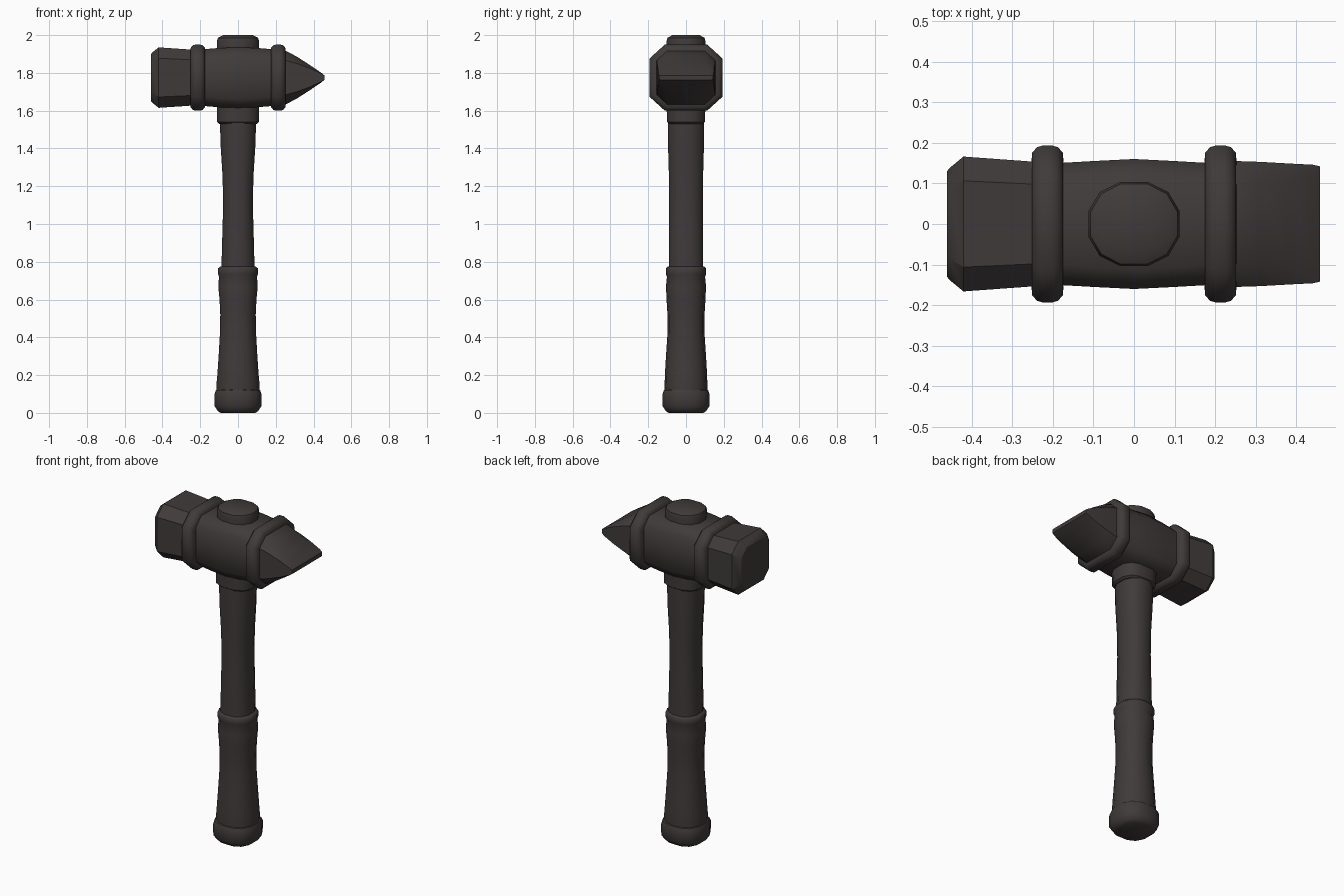
import bpy, bmesh, math

mat = bpy.data.materials.new("dark_iron_brown")
mat.diffuse_color = (0.052, 0.043, 0.043, 1)


def octagon(hy, hz, c):
    # chamfered rectangle, c = chamfer as a share of the half size
    a, b = hy * (1 - c), hz * (1 - c)
    return [(hy, -b), (hy, b), (a, hz), (-a, hz), (-hy, b), (-hy, -b), (-a, -hz), (a, -hz)]


def rounded(hx, hy, n, p):
    # superellipse; p = 2 gives an ellipse
    pts = []
    for i in range(n):
        t = 2 * math.pi * (i + 0.5) / n
        c, s = math.cos(t), math.sin(t)
        pts.append((hx * math.copysign(abs(c) ** (2 / p), c),
                    hy * math.copysign(abs(s) ** (2 / p), s)))
    return pts


def loft(name, rings, angle=35):
    bm = bmesh.new()
    loops = [[bm.verts.new(v) for v in r] for r in rings]
    for a, b in zip(loops, loops[1:]):
        for i in range(len(a)):
            j = (i + 1) % len(a)
            bm.faces.new((a[i], a[j], b[j], b[i]))
    bm.faces.new(loops[0][::-1])
    bm.faces.new(loops[-1])
    bmesh.ops.recalc_face_normals(bm, faces=bm.faces)
    me = bpy.data.meshes.new(name)
    bm.to_mesh(me)
    bm.free()
    ob = bpy.data.objects.new(name, me)
    bpy.context.collection.objects.link(ob)
    me.materials.append(mat)
    bpy.ops.object.select_all(action='DESELECT')
    bpy.context.view_layer.objects.active = ob
    ob.select_set(True)
    bpy.ops.object.shade_smooth_by_angle(angle=math.radians(angle))
    return ob


def along_x(name, profile, angle=35, zc=1.775):
    # profile rows: x, half y, half z, chamfer
    return loft(name, [[(x, y, zc + z) for y, z in octagon(hy, hz, c)]
                       for x, hy, hz, c in profile], angle)


def along_z(name, profile, n=12, p=2.3, angle=40):
    # profile rows: z, half x, half y
    return loft(name, [[(x, y, z) for x, y in rounded(hx, hy, n, p)]
                       for z, hx, hy in profile], angle)


# hammer head: striking face, waist and wedge
along_x("striking_face", [(-0.46, 0.13, 0.125, 0.38), (-0.455, 0.137, 0.132, 0.38),
                          (-0.42, 0.166, 0.16, 0.36), (-0.2, 0.15, 0.145, 0.36)], 30)
along_x("head_body", [(-0.22, 0.148, 0.147, 0.36), (-0.1, 0.155, 0.157, 0.32),
                      (0, 0.16, 0.16, 0.3), (0.1, 0.155, 0.157, 0.32),
                      (0.22, 0.148, 0.147, 0.36)], 50)
along_x("wedge", [(0.2, 0.155, 0.15, 0.36), (0.25, 0.155, 0.143, 0.36),
                  (0.31, 0.153, 0.112, 0.33), (0.38, 0.149, 0.067, 0.26),
                  (0.44, 0.146, 0.026, 0.15), (0.458, 0.142, 0.012, 0.1)], 45)

# rounded bands on either side of the handle
for side, name in ((-1, "face_band"), (1, "wedge_band")):
    along_x(name, [(side * 0.213 + dx, 0.193 - d, 0.175 - d, 0.42)
                   for dx, d in ((-0.04, 0.05), (-0.038, 0.018), (-0.026, 0.004), (-0.012, 0),
                                 (0.012, 0), (0.026, 0.004), (0.038, 0.018), (0.04, 0.05))], 50)

# handle eye cap and collar
along_z("top_cap", [(1.9, 0.112, 0.105), (1.965, 0.116, 0.107), (1.985, 0.11, 0.102),
                    (2.0, 0.08, 0.075)], 12, 2.2)
along_z("collar", [(1.53, 0.102, 0.092), (1.54, 0.113, 0.103), (1.65, 0.115, 0.106)], 12, 2.8)

# waisted shaft
along_z("shaft", [(0.7, 0.092, 0.094), (0.85, 0.088, 0.094), (1.1, 0.081, 0.092),
                  (1.25, 0.084, 0.093), (1.42, 0.095, 0.098), (1.6, 0.1, 0.1)], 12, 2.4)

# wrapped grip with rolled top edge
along_z("grip", [(0.08, 0.114, 0.112), (0.15, 0.117, 0.113), (0.2, 0.112, 0.112),
                 (0.3, 0.105, 0.106), (0.42, 0.098, 0.098), (0.52, 0.096, 0.098),
                 (0.6, 0.1, 0.103), (0.67, 0.107, 0.106), (0.72, 0.103, 0.101),
                 (0.735, 0.108, 0.107), (0.765, 0.108, 0.107), (0.775, 0.096, 0.098)], 14, 2.2, 50)

# pommel
along_z("pommel", [(0, 0.095, 0.095), (0.01, 0.11, 0.11), (0.035, 0.127, 0.127),
                   (0.1, 0.128, 0.128), (0.12, 0.12, 0.12), (0.125, 0.1, 0.1)], 12, 2.5)
